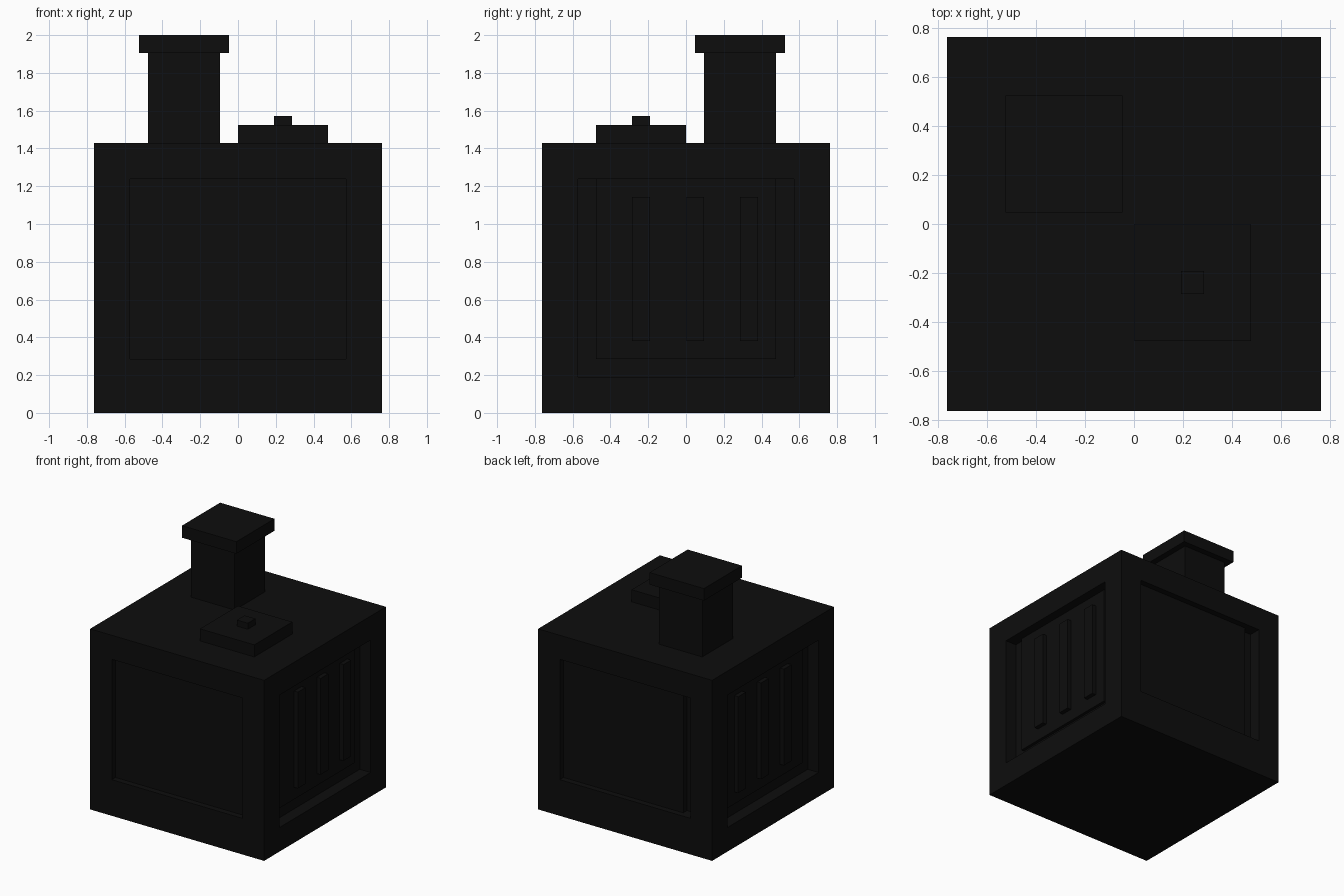
import bpy
import bmesh
from mathutils import Vector

old = bpy.data.objects.get("Cube")
if old:
    bpy.data.objects.remove(old, do_unlink=True)

U = 2 / 21        # block unit: the whole model is 21 units tall
HALF = 8          # half width of the body in units

soot = bpy.data.materials.new("soot_black")
soot.use_nodes = True
COLOUR = (0.004, 0.004, 0.004, 1)
soot.diffuse_color = COLOUR
soot.node_tree.nodes["Principled BSDF"].inputs["Base Color"].default_value = COLOUR


def box(name, x, y, z):
    """Box from (low, high) ranges given in block units."""
    bm = bmesh.new()
    bmesh.ops.create_cube(bm, size=1)
    ranges = (x, y, z)
    mid = Vector([(a + b) / 2 for a, b in ranges])
    size = Vector([abs(b - a) for a, b in ranges])
    for v in bm.verts:
        v.co = (v.co * size + mid) * U
    mesh = bpy.data.meshes.new(name)
    bm.to_mesh(mesh)
    bm.free()
    mesh.materials.append(soot)
    obj = bpy.data.objects.new(name, mesh)
    bpy.context.scene.collection.objects.link(obj)
    return obj


def carve(target, cutter):
    """Cut one recess and bake the result."""
    mod = target.modifiers.new("recess", "BOOLEAN")
    mod.operation = "DIFFERENCE"
    mod.solver = "EXACT"
    mod.object = cutter
    cutter.hide_render = True
    graph = bpy.context.evaluated_depsgraph_get()
    mesh = bpy.data.meshes.new_from_object(target.evaluated_get(graph))
    target.modifiers.clear()
    target.data = mesh
    bpy.data.objects.remove(cutter, do_unlink=True)


# Body with a recess in each wall
body = box("body", (-HALF, HALF), (-HALF, HALF), (0, 15))
wide = (-6, 6)
carve(body, box("front_cutter", wide, (-9, -7.5), (3, 13)))
carve(body, box("back_cutter", wide, (7, 9), (3, 13)))
for s in (-1, 1):
    carve(body, box("side_cutter", sorted((s * 7, s * 9)), wide, (2, 13)))

# Back panel, leaving a gap along one edge
box("back_panel", (-5, 6), (7, 7.5), (3, 13))

# Side panels with three raised bars each
for s, side in ((1, "left"), (-1, "right")):
    box(side + "_panel", sorted((s * 7, s * 7.25)), (-5, 5), (3, 13))
    for i, y in enumerate((-3, 0, 3)):
        box(f"{side}_bar_{i + 1}", sorted((s * 7.25, s * 7.6)), (y, y + 1), (4, 12))

# Chimney and its cap
box("chimney", (-5, -1), (1, 5), (15, 20))
box("chimney_cap", (-5.5, -0.5), (0.5, 5.5), (20, 21))

# Top hatch and knob
box("hatch", (0, 5), (-5, 0), (15, 16))
box("hatch_knob", (2, 3), (-3, -2), (16, 16.5))
